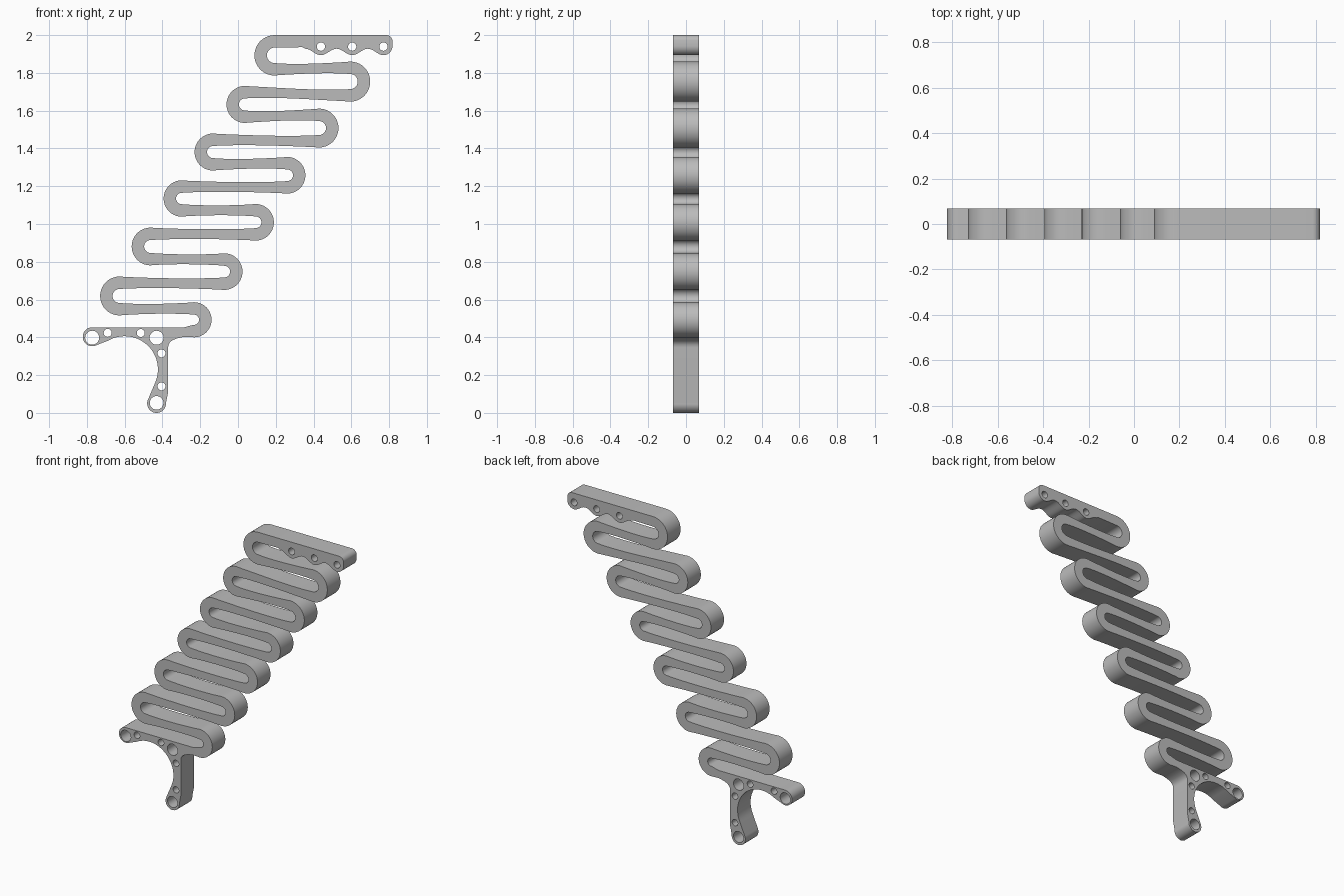
import bpy
import bmesh
from math import sin, cos, pi, radians
from mathutils import Matrix, Vector

cube = bpy.data.objects.get("Cube")
if cube:
    bpy.data.objects.remove(cube, do_unlink=True)

HALF_DEPTH = 0.068
TURN_HALF = 0.033   # half thickness of the band in the turns
BAR_THIN = 0.007    # how much thinner it gets along the bars


def arc(cx, cz, r, start, end, n=16):
    """Points on an arc, angles in degrees."""
    angles = [radians(start + (end - start) * i / n) for i in range(n + 1)]
    return [Vector((cx + r * cos(a), cz + r * sin(a))) for a in angles]


# Serpentine turns, alternating left and right: tip x, centre z, outer radius
turns = [
    (.087, 1.893, .107), (.70, 1.754, .106),
    (-.061, 1.633, .098), (.532, 1.508, .103),
    (-.23, 1.381, .098), (.357, 1.258, .097),
    (-.394, 1.135, .096), (.19, 1.009, .097),
    (-.563, .881, .10), (.024, .748, .097),
    (-.73, .619, .103), (-.14, .493, .093),
]

# Centre line of the band with its half thickness at each point
path = [(Vector((.34, 1.968)), .032)]
for i, (tip, cz, r) in enumerate(turns):
    side = -1 if i % 2 == 0 else 1
    bend = arc(tip - side * r, cz, r - TURN_HALF, 90, 90 - side * 180, 20)
    if i:
        # gently waisted bar joining the previous turn to this one
        a, b = path[-1][0], bend[0]
        for k in range(1, 16):
            t = k / 16
            s = t * t * (3 - 2 * t)
            point = Vector((a.x + (b.x - a.x) * t, a.y + (b.y - a.y) * s))
            path.append((point, TURN_HALF - BAR_THIN * sin(pi * t) ** 0.7))
    path += [(p, TURN_HALF) for p in bend]
path.append((Vector((-.285, .428)), .025))

# Offset the centre line to both sides
lower, upper = [], []
for i, (p, half) in enumerate(path):
    before, after = path[max(i - 1, 0)][0], path[min(i + 1, len(path) - 1)][0]
    d = (after - before).normalized()
    if i in (0, len(path) - 1):
        d = Vector((-1, 0))
    normal = Vector((-d.y, d.x))
    lower.append(p + normal * half)
    upper.append(p - normal * half)

# Forked bracket: right edge, bottom boss, arch, left boss
bracket = [Vector(p) for p in ((-.32, .395), (-.345, .386), (-.36, .374),
                               (-.368, .36), (-.37, .346), (-.37, .11))]
bracket += arc(-.431, .05, .05, 5, -205, 24)
bracket += arc(-.60, .23, .176, -25, 120, 32)
bracket += arc(-.772, .403, .05, -65, -270, 24)

# Top arm: rounded end and scalloped underside
arm = arc(.785, 1.967, .033, 90, 10, 8)
arm += arc(.77, 1.942, .048, 0, -90, 10)
pitch = .1655
for k in range(1, 41):
    w = 2.5 * k / 40
    arm.append(Vector((.77 - pitch * w, 1.911 - .017 * cos(2 * pi * w))))

outline = lower + bracket + upper[::-1] + arm

# Round holes: x, z, radius
holes = [(.77 - pitch * k, 1.939, .022) for k in range(3)]
holes += [(-.772, .398, .037), (-.431, .398, .037), (-.431, .053, .036)]
holes += [(-.69, .424, .021), (-.515, .423, .021),
          (-.405, .315, .021), (-.405, .14, .021)]

# Filled, extruded profile turned upright
curve = bpy.data.curves.new("band_profile", 'CURVE')
curve.dimensions = '2D'
curve.fill_mode = 'BOTH'
curve.extrude = HALF_DEPTH
for loop in [outline] + [arc(*h, 0, 360, 32)[:-1] for h in holes]:
    spline = curve.splines.new('POLY')
    spline.points.add(len(loop) - 1)
    for point, p in zip(spline.points, loop):
        point.co = (p.x, p.y, 0, 1)
    spline.use_cyclic_u = True

profile = bpy.data.objects.new("band_profile", curve)
bpy.context.collection.objects.link(profile)
bpy.context.view_layer.update()
depsgraph = bpy.context.evaluated_depsgraph_get()
mesh = bpy.data.meshes.new_from_object(profile.evaluated_get(depsgraph))
bpy.data.objects.remove(profile, do_unlink=True)

bm = bmesh.new()
bm.from_mesh(mesh)
bmesh.ops.remove_doubles(bm, verts=bm.verts, dist=1e-5)
bmesh.ops.rotate(bm, verts=bm.verts, cent=(0, 0, 0),
                 matrix=Matrix.Rotation(pi / 2, 3, 'X'))
bmesh.ops.recalc_face_normals(bm, faces=bm.faces)
bm.to_mesh(mesh)
bm.free()

# Single grey material
grey = bpy.data.materials.new("plain_grey")
grey.use_nodes = True
colour = (.5, .5, .5, 1)
grey.diffuse_color = colour
grey.node_tree.nodes["Principled BSDF"].inputs["Base Color"].default_value = colour
mesh.materials.clear()
mesh.materials.append(grey)

body = bpy.data.objects.new("serpentine_spring_bracket", mesh)
bpy.context.collection.objects.link(body)
bpy.ops.object.select_all(action='DESELECT')
body.select_set(True)
bpy.context.view_layer.objects.active = body
bpy.ops.object.shade_smooth_by_angle(angle=radians(30))
